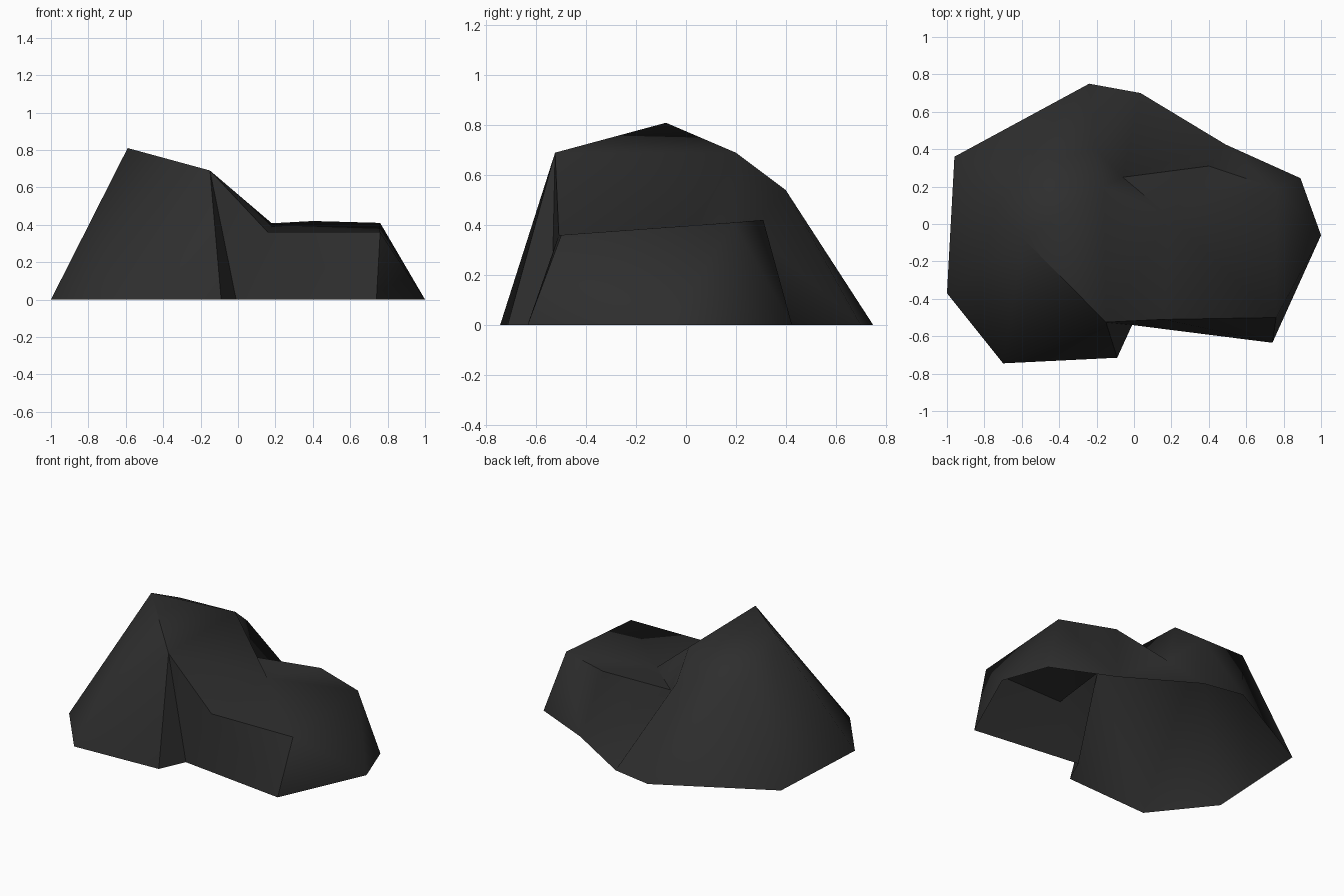
import bpy, bmesh, math

if "Cube" in bpy.data.objects:
    bpy.data.objects.remove(bpy.data.objects["Cube"])

stone = bpy.data.materials.new("dark_stone")
stone.diffuse_color = (0.027, 0.027, 0.027, 1)
stone.use_nodes = True
stone.node_tree.nodes["Principled BSDF"].inputs["Base Color"].default_value = stone.diffuse_color

# Ground outline, counter-clockwise from the back left; the base is open
ground = [(-.96, .36), (-1, -.37), (-.70, -.745), (-.09, -.715), (-.01, -.54),
          (.74, -.635), (1, -.06), (.89, .245), (.49, .425), (.035, .70), (-.24, .75)]

# Corners of the high peak and the low shelf
top = {
    "peak": (-.59, -.08, .81), "brow": (-.15, -.525, .69),
    "crest": (-.16, .20, .69), "back_left": (-.63, .28, .63),
    "back_mid": (-.21, .40, .54), "step_front": (.16, -.51, .36),
    "step_mid": (.19, .04, .40), "step_back": (-.06, .25, .395),
    "shelf_front": (.76, -.50, .36), "shelf_side": (.76, .19, .41),
    "shelf_back": (.40, .31, .42),
}

# Upper corner above each ground corner (repeats collapse into triangles)
rim = ["back_left", "peak", "peak", "brow", "step_front", "shelf_front",
       "shelf_side", "shelf_side", "shelf_back", "step_back", "back_mid"]
rising = {0, 2, 8, 9, 10}  # walls split from lower start to upper end

# Faces on top: peak, back slope, step slope, step side, shelf
caps = ["peak brow crest back_left", "back_left crest back_mid",
        "brow step_front step_mid crest", "crest step_mid step_back",
        "crest step_back back_mid",
        "step_front shelf_front shelf_side shelf_back step_back step_mid"]

bm = bmesh.new()
base = [bm.verts.new((x, y, 0)) for x, y in ground]
upper = {name: bm.verts.new(co) for name, co in top.items()}

# Side walls
n = len(base)
for i in range(n):
    j = (i + 1) % n
    a, b, c, d = base[i], base[j], upper[rim[j]], upper[rim[i]]
    split = [(a, b, c), (a, c, d)] if i in rising else [(a, b, d), (b, c, d)]
    for tri in split:
        if len(set(tri)) == 3:
            bm.faces.new(tri)
for cap in caps:
    bm.faces.new([upper[name] for name in cap.split()])
bmesh.ops.triangulate(bm, faces=bm.faces[:])

mesh = bpy.data.meshes.new("rock")
bm.to_mesh(mesh)
bm.free()
mesh.materials.append(stone)
rock = bpy.data.objects.new("rock", mesh)
bpy.context.collection.objects.link(rock)

# Soft shading with the sharp ridges kept
bpy.context.view_layer.objects.active = rock
rock.select_set(True)
bpy.ops.object.shade_smooth_by_angle(angle=math.radians(60))
